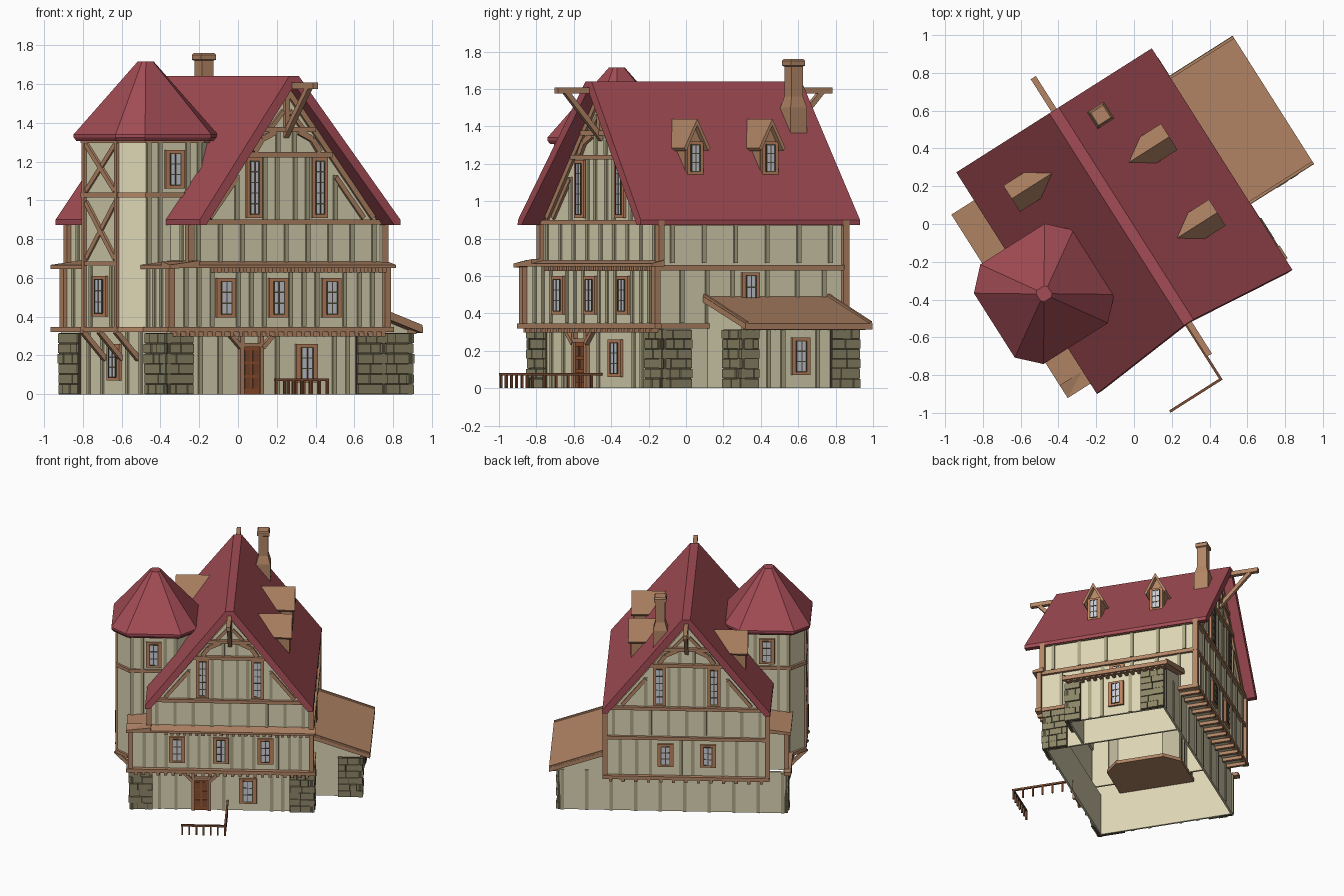
import bpy, bmesh, math, random
from mathutils import Vector, Matrix

if "Cube" in bpy.data.objects:
    bpy.data.objects.remove(bpy.data.objects["Cube"])
random.seed(4)

def rgb(r, g, b):
    return tuple((c / 255 / 12.92) if c < 10 else ((c / 255 + .055) / 1.055) ** 2.4 for c in (r, g, b)) + (1,)

COL = {"red_roof": rgb(163, 76, 85), "plaster": rgb(220, 213, 180), "timber": rgb(178, 133, 101),
       "pale_stud": rgb(172, 165, 132), "stone": rgb(140, 134, 103), "dark_mortar": rgb(82, 76, 58),
       "glass": rgb(200, 204, 212), "window_frame": rgb(188, 130, 94), "door_wood": rgb(150, 82, 46),
       "fence_wood": rgb(125, 76, 50)}
MATS = {}
for k, v in COL.items():
    MATS[k] = bpy.data.materials.new(k)
    MATS[k].diffuse_color = v

parts = {}          # name -> (bmesh, material); all built in the house's own axes
CX = -.035          # centre line of the main house

def bm_of(name, mat):
    return parts.setdefault(name, (bmesh.new(), mat))[0]

def hexa(name, mat, pts):
    bm = bm_of(name, mat)
    v = [bm.verts.new(p) for p in pts]
    for f in ((0, 1, 3, 2), (4, 5, 7, 6), (0, 1, 5, 4), (2, 3, 7, 6), (0, 2, 6, 4), (1, 3, 7, 5)):
        bm.faces.new([v[i] for i in f])

def box(name, mat, xs, ys, zs):
    hexa(name, mat, [(x, y, z) for x in xs for y in ys for z in zs])

def loft(name, mat, rings):
    bm = bm_of(name, mat)
    R = [[bm.verts.new(p) for p in r] for r in rings]
    n = len(R[0])
    for a, b in zip(R, R[1:]):
        for i in range(n):
            bm.faces.new((a[i], a[(i + 1) % n], b[(i + 1) % n], b[i]))
    bm.faces.new(R[0])
    bm.faces.new(R[-1])

def face(axis, pos, sign):
    """Wall frame: u runs along the wall, d points outward."""
    if axis == 'x':
        return lambda u, z, d: (pos + sign * d, u, z)
    return lambda u, z, d: (u, pos + sign * d, z)

def plate(F, name, mat, us, zs, ds):
    hexa(name, mat, [F(u, z, d) for u in us for z in zs for d in ds])

def brace(F, name, p, q, w=.025, ds=(0, .015), mat="timber"):
    p, q = Vector(p), Vector(q)
    n = Vector((p.y - q.y, q.x - p.x)).normalized() * w / 2
    hexa(name, mat, [F(*(a + n * s), d) for a in (p, q) for s in (-1, 1) for d in ds])

def wall(F, u0, u1, z0, z1, name="wall_plaster"):
    plate(F, name, "plaster", (u0, u1), (z0, z1), (-.015, 0))

def studs(F, us, z0, z1, mat="pale_stud", w=.024):
    for u in us:
        plate(F, mat + "s", mat, (u - w / 2, u + w / 2), (z0, z1), (0, .009))

def spread(a, b, n):
    return [a + (b - a) * i / (n - 1) for i in range(n)]

def window(F, u, z0, z1, w=.11):
    g = w * .27
    plate(F, "window_frames", "window_frame", (u - w / 2, u + w / 2), (z0, z1), (0, .016))
    plate(F, "window_glass", "glass", (u - g, u + g), (z0 + .018, z1 - .018), (.01, .019))
    for b in (-g, 0, g):
        plate(F, "window_bars", "dark_mortar", (u + b - .003, u + b + .003), (z0 + .018, z1 - .018), (.016, .022))
    for z in spread(z0 + .018, z1 - .018, max(3, round((z1 - z0) / .05))):
        plate(F, "window_bars", "dark_mortar", (u - g, u + g), (z - .003, z + .003), (.016, .022))

def stonework(F, u0, u1):
    plate(F, "stone_pier_mortar", "dark_mortar", (u0, u1), (0, .315), (-.01, .012))
    for r in range(6):
        z, u = r * .0525, u0
        while u < u1 - .005:
            e = u + random.uniform(.05, .1)
            e = u1 if e > u1 - .035 else e
            plate(F, "pier_stones", "stone", (u + .002, e - .002), (z + .002, z + .05), (0, random.uniform(.018, .027)))
            u = e

def joists(F, u0, u1, z, ds, n):
    for u in spread(u0, u1, n):
        plate(F, "joist_ends", "timber", (u - .011, u + .011), (z - .025, z), ds)

# wall frames
GF, GB, GL, GR = face('y', -.5, -1), face('y', .52, 1), face('x', -.75, -1), face('x', .56, 1)
MF, MB, ML, MR = face('y', -.535, -1), face('y', .645, 1), face('x', -.75, -1), face('x', .555, 1)
UF, UL = face('y', -.515, -1), face('x', -.62, -1)

# ground storey
wall(GF, -.75, .56, 0, .33); wall(GB, -.75, .9, 0, .33)
wall(GL, -.5, .52, 0, .33); wall(GR, -.5, .52, 0, .33)
for F, a, b in ((GF, -.77, -.6), (GF, .4, .58), (GL, -.52, -.31), (GL, .33, .52), (GR, -.52, -.33)):
    stonework(F, a, b)
studs(GF, (-.55, -.43, -.08, .27, .35), 0, .32)
studs(GB, spread(-.73, .88, 10), 0, .32)
studs(GL, (-.25, -.12, .12, .25), 0, .32)
window(GF, .095, .06, .26, .13)
window(GL, .0, .07, .26, .12)
# door with frame and brackets
plate(GF, "door", "door_wood", (-.295, -.195), (0, .245), (0, .012))
for u in (-.27, -.22):
    for z in (.03, .1, .17):
        plate(GF, "door_panels", "fence_wood", (u - .016, u + .016), (z, z + .055), (.01, .018))
for s in (-1, 1):
    plate(GF, "door_frame", "timber", (-.245 + s * .05, -.245 + s * .072), (0, .32), (0, .025))
    brace(GF, "door_frame", (-.245 + s * .065, .24), (-.245 + s * .14, .315), .022, (.005, .03))
plate(GF, "door_frame", "timber", (-.315, -.175), (.245, .265), (0, .025))

# first storey with left bay and back jetty
wall(MF, -.75, .555, .33, .66); wall(MB, -.62, .555, .33, .9)
wall(MR, -.535, .645, .33, .9); wall(ML, -.535, .48, .33, .66)
wall(face('y', .48, 1), -.75, -.62, .33, .66)
box("jetty_soffit", "plaster", (-.62, .555), (.52, .645), (.325, .335))
box("jetty_soffit", "plaster", (-.75, .555), (-.535, -.5), (.325, .335))
for u in (-.42, -.1, .225):
    window(MF, u, .395, .6, .115)
for u in (-.19, .12):
    window(MB, u, .42, .6, .115)
window(MR, .05, .46, .62)
studs(MF, (-.66, -.58, -.5, -.34, -.26, -.18, -.02, .06, .14, .31, .4, .48), .35, .65)
studs(MB, (-.55, -.4, -.3, -.08, .01, .23, .33, .45), .35, .65)
studs(MR, (-.38, -.22, -.06, .16, .35, .52), .35, .65)
studs(ML, (-.45, -.38, .3, .4), .35, .65)

# second storey
wall(UF, -.62, .555, .64, .9); wall(UL, -.515, .645, .33, .9)
studs(UF, spread(-.57, .5, 9), .67, .88)
studs(MB, spread(-.57, .5, 9), .67, .88)
studs(MR, spread(-.44, .56, 6), .67, .88)
studs(UL, spread(-.44, .56, 6), .67, .88)

# corner posts
for x, y, z0, z1 in ((-.76, -.545, .33, .65), (.56, -.545, .33, .65), (-.755, .48, .33, .65), (-.625, .65, .33, .9),
                     (.56, .65, .33, .9), (-.625, -.52, .65, .9), (.56, -.52, .65, .9)):
    box("corner_posts", "timber", (x - .018, x + .018), (y - .018, y + .018), (z0, z1))

# horizontal beams
for F, a, b, zs, d in ((MF, -.79, .59, (.32, .347), .035), (MB, -.64, .58, (.32, .347), .03), (MR, -.56, .67, (.32, .347), .025),
                       (ML, -.57, .56, (.32, .347), .04), (MB, -.64, .58, (.635, .66), .02), (MR, -.54, .66, (.63, .66), .02),
                       (UF, -.64, .575, (.875, .9), .025), (MB, -.64, .575, (.875, .9), .025), (MR, -.53, .66, (.87, .89), .015)):
    plate(F, "wall_beams", "timber", (a, b), zs, (-.01, d))
joists(MF, -.72, .53, .322, (-.035, .03), 24)
joists(MB, -.58, .52, .322, (-.12, .025), 13)
joists(MF, -.5, .53, .652, (0, .04), 24)
joists(face('x', .9, 1), -.2, .52, .335, (0, .055), 16)

# front ledge and left bay roof
hexa("front_ledge", "timber", [(x, y, z) for x in (-.79, .59) for y, zz in ((-.59, (.65, .667)), (-.51, (.65, .685))) for z in zz])
hexa("bay_roof", "timber", [(x, y, z) for x, zz in ((-.79, (.645, .667)), (-.61, (.66, .69))) for y in (-.59, .56) for z in zz])

# right annex
for y in (-.22, .505):
    loft("annex_end_walls", "plaster", [[(x, yy, z) for x, z in ((.56, 0), (.9, 0), (.9, .33), (.56, .45))] for yy in (y, y + .015)])
AR, AF = face('x', .9, 1), face('y', -.22, -1)
wall(AR, -.22, .52, 0, .335)
stonework(AR, -.24, -.12); stonework(AR, .34, .52); stonework(AF, .74, .92)
window(AR, .15, .07, .27, .115)
studs(AR, (-.05, .04, .26), 0, .32)
hexa("annex_roof", "timber", [(x, y, z) for x, zz in ((.55, (.46, .492)), (.975, (.315, .347))) for y in (-.243, .562) for z in zz])
for y in (-.24, .545):
    hexa("annex_roof_verges", "timber", [(x, yy, z) for x, zz in ((.55, (.47, .505)), (.975, (.315, .357))) for yy in (y, y + .015) for z in zz])

# main roof
prof = [(-.613, .9), (-.03, 1.64), (.03, 1.64), (.613, .9), (.613, .873), (.575, .873), (0, 1.595), (-.575, .873), (-.613, .873)]
loft("main_roof", "red_roof", [[(CX + x, -.655 + .06 * (z - .873) / .767, z) for x, z in prof], [(CX + x, .735, z) for x, z in prof]])
box("ridge_beam", "timber", (CX - .016, CX + .016), (-.8, .94), (1.575, 1.607))

# timbered gables
for F in (UF, MB):
    loft("gable_walls", "plaster", [[F(CX + u, z, d) for u, z in ((-.57, .88), (.57, .88), (0, 1.59))] for d in (-.015, 0)])
    for h, z in ((.27, 1.235), (.17, 1.365)):
        plate(F, "gable_timbers", "timber", (CX - h, CX + h), (z - .013, z + .013), (0, .025))
    plate(F, "gable_timbers", "timber", (CX - .013, CX + .013), (1.37, 1.58), (0, .02))
    studs(F, (CX - .13, CX - .055, CX + .055, CX + .13, CX - .3, CX + .3), .9, 1.13)
    studs(F, (CX - .055, CX + .055, CX - .13, CX + .13), 1.1, 1.225)
    studs(F, (CX - .05, CX + .05), 1.25, 1.36)
    for s in (-1, 1):
        window(F, CX + s * .2, .91, 1.22, .095)
        brace(F, "gable_timbers", (CX + s * .53, .91), (CX + s * .01, 1.56), .03)
        brace(F, "gable_timbers", (CX + s * .3, 1.12), (CX + s * .47, .91))
        brace(F, "gable_timbers", (CX + s * .2, 1.25), (CX + s * .155, 1.315), .03, (0, .02))
        brace(F, "gable_timbers", (CX + s * .155, 1.315), (CX + s * .07, 1.355), .03, (0, .02))
        brace(F, "gable_timbers", (CX + s * .1, 1.37), (CX + s * .02, 1.46), .022)
side = lambda u, z, d: (CX + d, u, z)
for y0, y1 in ((-.51, -.74), (.64, .88)):
    brace(side, "ridge_braces", (y0, 1.33), (y1, 1.585), .028, (-.014, .014))

# dormers
for s, y in ((1, .29), (1, -.185), (-1, .46)):
    body = ((-.055, 1.11), (.055, 1.11), (.055, 1.31), (0, 1.41), (-.055, 1.31))
    cap = ((0, 1.44), (.082, 1.285), (.07, 1.268), (0, 1.405), (-.07, 1.268), (-.082, 1.285))
    loft("dormer_bodies", "timber", [[(CX + s * x, y + u, z) for u, z in body] for x in (.2, .405)])
    loft("dormer_roofs", "timber", [[(CX + s * x, y + u, z) for u, z in cap] for x in (.18, .44)])
    window(face('x', CX + s * .405, s), y, 1.14, 1.32, .1)

# chimney
def square(x, y, h, z):
    return [(x + a * h, y + b * h, z) for a, b in ((-1, -1), (1, -1), (1, 1), (-1, 1))]
loft("chimney", "timber", [square(.16, .58, h, z) for h, z in ((.052, 1.25), (.052, 1.5), (.036, 1.56), (.036, 1.72), (.045, 1.725), (.045, 1.75), (.038, 1.76))])

# corner tower
TX, TY = -.6, -.057
def octa(h, c, z):
    k = h - c
    return [(TX + a, TY + b, z) for a, b in ((h, -k), (h, k), (k, h), (-k, h), (-h, k), (-h, -k), (-k, -h), (k, -h))]
loft("tower_body", "plaster", [octa(.27, .1, z) for z in (.33, 1.33)])
for z in (.32, 1.015, 1.295):
    loft("tower_bands", "timber", [octa(.284, .104, z + e) for e in (0, .026)])
loft("tower_roof", "red_roof", [octa(.30, .107, 1.305), octa(.312, .11, 1.325), octa(.312, .11, 1.34), octa(.036, .014, 1.715)])
TL, TF, TB = face('x', TX - .27, -1), face('y', TY - .27, -1), face('y', TY + .27, 1)
for s in (-1, 1):
    plate(TL, "tower_posts", "timber", (TY + s * .145, TY + s * .17), (.34, 1.3), (0, .015))
    for z0, z1 in ((.7, .99), (1.05, 1.29)):
        brace(TL, "tower_braces", (TY - s * .14, z0), (TY + s * .14, z1), .028, (0, .011 + s * .002))
plate(TL, "tower_posts", "timber", (TY - .15, TY + .15), (.665, .685), (0, .012))
for F in (TF, TB):
    studs(F, (TX - .155, TX - .085, TX + .085, TX + .155), .34, 1.3)
    window(F, TX, 1.06, 1.26, .115)
window(TL, TY, .4, .61, .13)
studs(TL, (TY - .1, TY + .1), .35, .66)
for u in (TY - .16, TY, TY + .16):      # struts below the tower
    brace(lambda a, z, d, u=u: (a, u + d, z), "tower_struts", (-.885, .325), (-.745, .18), .026, (-.013, .013))

# yard fence
FP = [(-.052, -.49), (-.052, -.94), (-.365, -.94)]
for (x0, y0), (x1, y1) in zip(FP, FP[1:]):
    box("fence_rails", "fence_wood", (min(x0, x1) - .007, max(x0, x1) + .007), (min(y0, y1) - .007, max(y0, y1) + .007), (.068, .082))
    for i in range(7):
        x, y = x0 + (x1 - x0) * i / 6, y0 + (y1 - y0) * i / 6
        box("fence_posts", "fence_wood", (x - .006, x + .006), (y - .006, y + .006), (0, .07))

# turn the whole house and make the objects
ROT = Matrix.Rotation(math.radians(32.4), 4, 'Z')
for name, (bm, mat) in parts.items():
    bmesh.ops.transform(bm, matrix=ROT, verts=bm.verts)
    bmesh.ops.recalc_face_normals(bm, faces=bm.faces)
    me = bpy.data.meshes.new(name)
    bm.to_mesh(me)
    bm.free()
    me.materials.append(MATS[mat])
    bpy.context.collection.objects.link(bpy.data.objects.new(name, me))

for m in bpy.data.materials:
    if m.users and not m.is_grease_pencil:
        m.use_nodes = True
        m.node_tree.nodes["Principled BSDF"].inputs["Base Color"].default_value = m.diffuse_color
